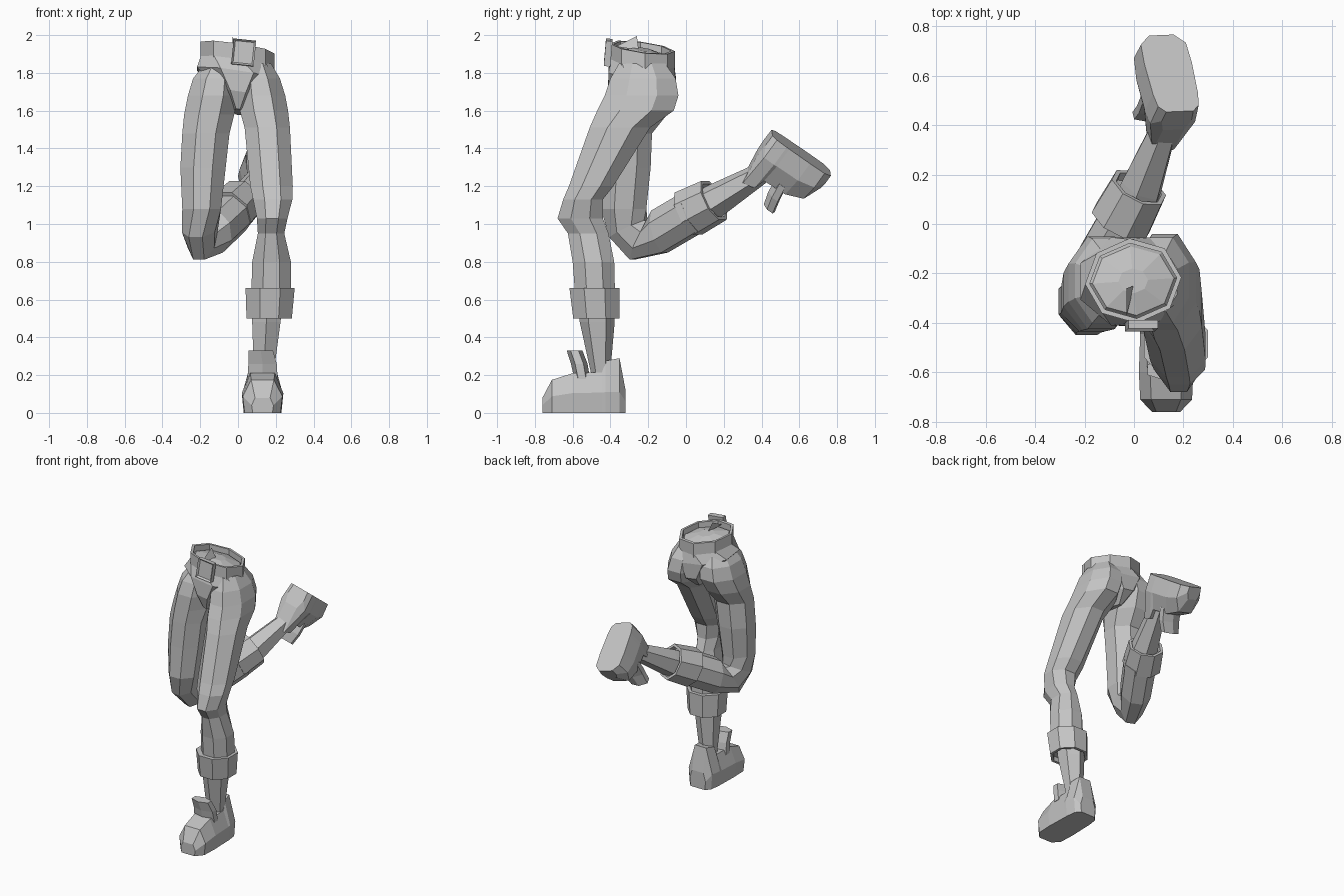
import bpy, bmesh
from math import sin, cos, pi, radians
from mathutils import Vector, Matrix

cube = bpy.data.objects.get("Cube")
if cube:
    bpy.data.objects.remove(cube, do_unlink=True)

grey = bpy.data.materials.new("plain_grey")
grey.use_nodes = True
colour = (0.55, 0.55, 0.55, 1)
grey.diffuse_color = colour
grey.node_tree.nodes["Principled BSDF"].inputs["Base Color"].default_value = colour


def ring(c, ru, rv, pitch=0, yaw=0, sides=8, start=0.5):
    """Flat-sided ring; pitch 0 lies level, 90 stands upright."""
    p, a = radians(pitch), radians(yaw)
    u = Vector((cos(a), sin(a), 0))
    h = Vector((-sin(a), cos(a), 0))
    v = h * cos(p) + Vector((0, 0, sin(p)))
    grow = 1 / cos(2 * pi * start / sides)
    pts = []
    for i in range(sides):
        t = 2 * pi * (i + start) / sides
        pts.append(Vector(c) + u * (ru * grow * cos(t)) + v * (rv * grow * sin(t)))
    return pts


def level(z, x0, x1, y0, y1):
    """Level ring given by its bounds."""
    return ring(((x0 + x1) / 2, (y0 + y1) / 2, z), (x1 - x0) / 2, (y1 - y0) / 2)


def waist(z, ru, rv):
    """Level ring round the waist, with a corner near each side."""
    return ring((-0.003, -0.23, z), ru, rv, start=0.1)


def finish(name, bm, matrix=None):
    if matrix:
        bm.transform(matrix)
    bmesh.ops.recalc_face_normals(bm, faces=bm.faces)
    mesh = bpy.data.meshes.new(name)
    bm.to_mesh(mesh)
    bm.free()
    mesh.materials.append(grey)
    obj = bpy.data.objects.new(name, mesh)
    bpy.context.collection.objects.link(obj)
    return obj


def loft(name, rings, closed=False, matrix=None, shear=None):
    """Skin a row of rings; closed joins the last to the first, else caps."""
    bm = bmesh.new()
    rows = [[bm.verts.new(p) for p in r] for r in rings]
    pairs = list(zip(rows, rows[1:]))
    if closed:
        pairs.append((rows[-1], rows[0]))
    else:
        bm.faces.new(rows[0])
        bm.faces.new(rows[-1])
    for a, b in pairs:
        for i in range(len(a)):
            j = (i + 1) % len(a)
            bm.faces.new((a[i], a[j], b[j], b[i]))
    if shear:
        for v in bm.verts:
            v.co.z += shear(v.co)
    return finish(name, bm, matrix)


def cuff(name, top, bottom, r, pitch=0, yaw=0):
    """Turned-up cuff with a shallow recess at its lower end."""
    inside = Vector(bottom).lerp(Vector(top), 0.2)
    loft(name, [ring(c, r[0] - w, r[1] - w, pitch, yaw) for c, w in
                ((top, 0.025), (top, 0), (bottom, 0.01), (bottom, 0.028), (inside, 0.032))])


def waist_tilt(co):
    return -0.15 * co.x - 0.13 * (co.y + 0.235)


# Pelvis with a low domed top
loft("pelvis", [
    ring((0, -0.26, 1.59), 0.025, 0.12),
    ring((0, -0.235, 1.68), 0.1, 0.178),
    ring((-0.005, -0.232, 1.79), 0.212, 0.178),
    waist(1.86, 0.193, 0.168),
    waist(1.9, 0.165, 0.14),
    waist(1.925, 0.06, 0.05)], shear=waist_tilt)

# Belt and buckle
loft("belt", [waist(1.832, 0.195, 0.172), waist(1.935, 0.195, 0.172),
              waist(1.935, 0.176, 0.152), waist(1.832, 0.176, 0.152)],
     closed=True, shear=waist_tilt)
bm = bmesh.new()
bmesh.ops.create_cube(bm, size=1)
bmesh.ops.scale(bm, vec=(0.12, 0.035, 0.135), verts=bm.verts)
bm.normal_update()
front = [f for f in bm.faces if f.normal.y < -0.9]
bmesh.ops.inset_region(bm, faces=front, thickness=0.014)
bmesh.ops.translate(bm, vec=(0, 0.012, 0), verts=front[0].verts)
finish("buckle", bm, Matrix.Translation((0.03, -0.412, 1.908))
       @ Matrix.Rotation(radians(6), 4, 'Y') @ Matrix.Rotation(radians(-5), 4, 'X'))

# Small pointed flap inside the waist
bm = bmesh.new()
bm.faces.new([bm.verts.new(p) for p in
              ((-0.03, -0.37, 1.94), (0.0, -0.25, 1.92), (-0.03, -0.26, 1.995))])
finish("waist_flap", bm)

# Standing left trouser leg
loft("left_trouser_leg", [
    level(1.85, 0.02, 0.175, -0.355, -0.11),
    level(1.77, 0.0, 0.222, -0.4, -0.055),
    level(1.68, 0.0, 0.25, -0.43, -0.04),
    level(1.6, 0.01, 0.265, -0.47, -0.065),
    level(1.51, 0.035, 0.275, -0.51, -0.19),
    level(1.2, 0.065, 0.29, -0.62, -0.385),
    level(1.13, 0.08, 0.288, -0.65, -0.44),
    level(1.03, 0.1, 0.262, -0.68, -0.44),
    level(0.95, 0.105, 0.245, -0.625, -0.41),
    level(0.8, 0.075, 0.28, -0.6, -0.38),
    level(0.6, 0.07, 0.28, -0.585, -0.375)])
cuff("left_cuff", (0.17, -0.485, 0.66), (0.165, -0.475, 0.5), (0.13, 0.132))
loft("left_ankle", [
    ring((0.155, -0.475, 0.62), 0.085, 0.085, sides=6),
    ring((0.15, -0.47, 0.48), 0.075, 0.08, sides=6),
    ring((0.135, -0.45, 0.18), 0.05, 0.04, sides=6)])

# Raised right trouser leg, bent at the knee
loft("right_trouser_leg", [
    level(1.85, -0.175, -0.02, -0.355, -0.11),
    level(1.77, -0.238, 0.0, -0.4, -0.06),
    level(1.68, -0.265, 0.0, -0.425, -0.05),
    level(1.58, -0.285, -0.02, -0.43, -0.1),
    level(1.48, -0.295, -0.045, -0.435, -0.18),
    level(1.3, -0.305, -0.065, -0.44, -0.187),
    level(1.08, -0.295, -0.09, -0.45, -0.21),
    ring((-0.2, -0.305, 0.975), 0.09, 0.105, 25, -15),
    ring((-0.187, -0.235, 0.915), 0.075, 0.118, 62, -22),
    ring((-0.13, -0.14, 0.96), 0.1, 0.115, 105, -25),
    ring((-0.02, 0.04, 1.065), 0.105, 0.112, 113, -27)])
cuff("right_cuff", (-0.052, 0.012, 1.055), (0.02, 0.148, 1.125), (0.122, 0.125), 117, -27)
loft("right_ankle", [
    ring((-0.01, 0.06, 1.07), 0.085, 0.08, 113, -27, 6),
    ring((0.03, 0.15, 1.12), 0.08, 0.08, 115, -27, 6),
    ring((0.125, 0.4, 1.27), 0.05, 0.05, 120, -22, 6)])


def shoe(side, matrix):
    # Body lofted from heel to toe: (y, half width, height, top half width)
    stations = [(0.12, 0.06, 0.12, 0.045), (0.088, 0.09, 0.29, 0.045),
                (0.015, 0.1, 0.275, 0.06), (-0.005, 0.1, 0.215, 0.065),
                (-0.16, 0.105, 0.21, 0.065), (-0.27, 0.1, 0.175, 0.06),
                (-0.32, 0.055, 0.08, 0.04)]
    rows = []
    for y, w, h, top in stations:
        half = [(w * 0.95, 0), (w * 1.05, min(h * 0.5, 0.11)), (top, h)]
        section = half + [(-x, z) for x, z in reversed(half)]
        rows.append([Vector((x, y, z)) for x, z in section])
    loft(side + "_shoe", rows, matrix=matrix)
    # Tongue leaning forward
    loft(side + "_shoe_tongue", [
        ring((0, -0.11, 0.18), 0.08, 0.036, sides=6),
        ring((0, -0.125, 0.26), 0.075, 0.038, sides=6),
        ring((-0.01, -0.15, 0.33), 0.065, 0.036, sides=6)], matrix=matrix)


shoe("left", Matrix.Translation((0.13, -0.44, 0)))

# Raised shoe: sole turned up and back, toe hanging down
up = -Vector((0.2, 0.58, 0.77)).normalized()
heel = Vector((0.2, -0.75, 0.58))
heel = (heel - up * heel.dot(up)).normalized()
across = heel.cross(up)
turn = Matrix((across, heel * 0.87, up * 1.05)).transposed().to_4x4()
shoe("right", Matrix.Translation((0.165, 0.54, 1.425)) @ turn)
